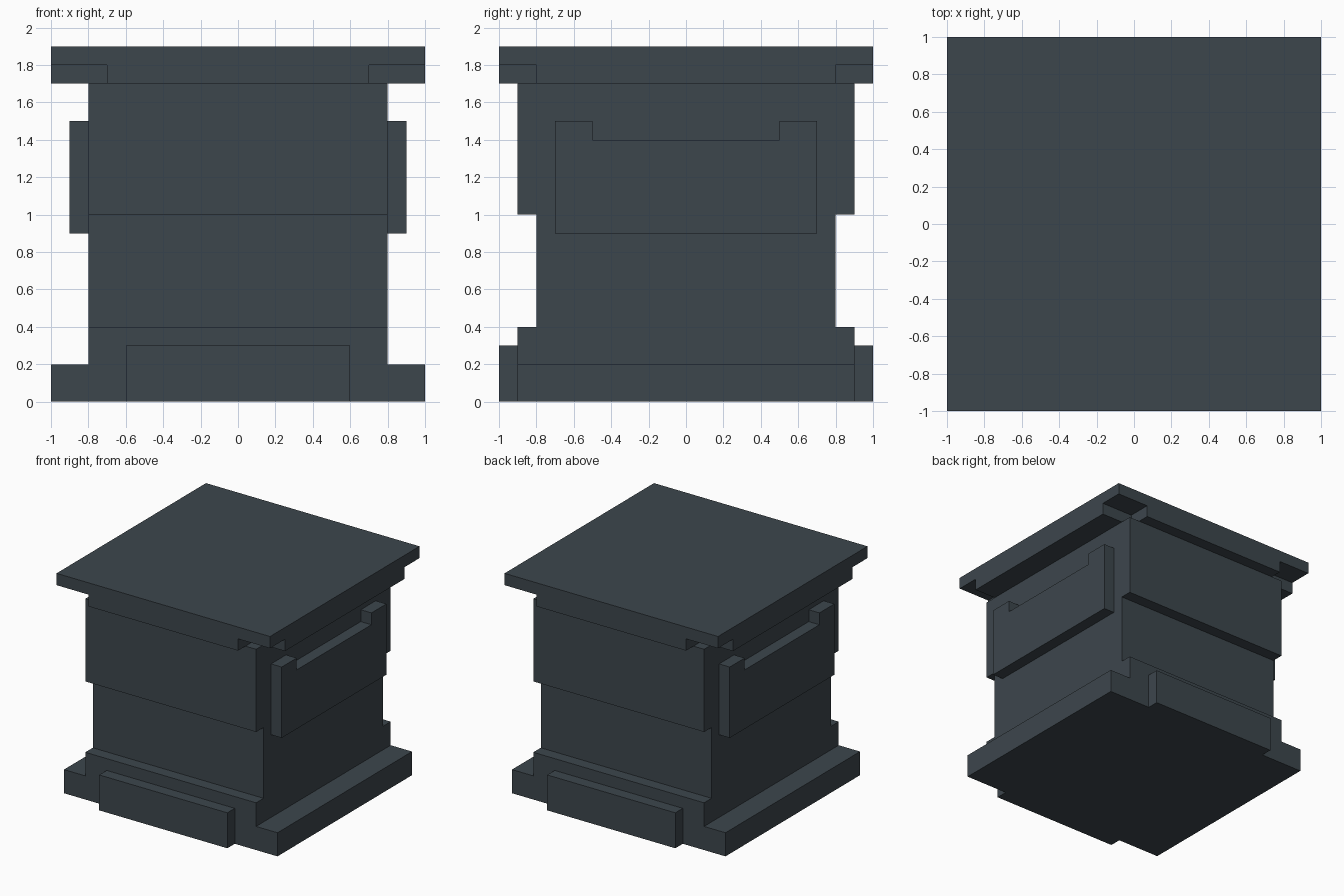
import bpy, bmesh
from mathutils import Vector

if "Cube" in bpy.data.objects:
    bpy.data.objects.remove(bpy.data.objects["Cube"])

slate = bpy.data.materials.new("dark_slate")
slate.diffuse_color = (0.046, 0.061, 0.073, 1)
slate.use_nodes = True
slate.node_tree.nodes["Principled BSDF"].inputs["Base Color"].default_value = slate.diffuse_color


def prism(name, outline, axis, lo, hi):
    """Extrude a 2D outline along an axis: x uses (y, z), y uses (x, z), z uses (x, y)."""
    place = {"x": lambda a, b: (lo, a, b),
             "y": lambda a, b: (a, lo, b),
             "z": lambda a, b: (a, b, lo)}[axis]
    direction = Vector([float(axis == k) for k in "xyz"]) * (hi - lo)
    bm = bmesh.new()
    face = bm.faces.new([bm.verts.new(place(a, b)) for a, b in outline])
    new = bmesh.ops.extrude_face_region(bm, geom=[face])["geom"]
    bmesh.ops.translate(bm, vec=direction,
                        verts=[g for g in new if isinstance(g, bmesh.types.BMVert)])
    bmesh.ops.recalc_face_normals(bm, faces=bm.faces)
    mesh = bpy.data.meshes.new(name)
    bm.to_mesh(mesh)
    bm.free()
    mesh.materials.append(slate)
    obj = bpy.data.objects.new(name, mesh)
    bpy.context.collection.objects.link(obj)
    return obj


def rect(a0, a1, b0, b1):
    return [(a0, b0), (a1, b0), (a1, b1), (a0, b1)]


def mirrored(half):
    """Close a right-hand half outline with its mirror image."""
    return half + [(-a, b) for a, b in reversed(half)]


# Main body: stepped side profile with a recessed waist
prism("body", mirrored([(0.9, 0), (0.9, 0.4), (0.8, 0.4), (0.8, 1.0),
                        (0.9, 1.0), (0.9, 1.7)]), "x", -0.8, 0.8)

# Lid with a cross-shaped rim below, leaving the corners notched
prism("lid", rect(-1, 1, -1, 1), "z", 1.8, 1.9)
prism("lid_rim", mirrored([(0.7, -1), (0.7, -0.8), (1, -0.8),
                           (1, 0.8), (0.7, 0.8), (0.7, 1)]), "z", 1.7, 1.8)

# Notched side handles and side feet
for side, s in (("left", -1), ("right", 1)):
    prism(side + "_handle", mirrored([(0.7, 0.9), (0.7, 1.5), (0.5, 1.5), (0.5, 1.4)]),
          "x", 0.8 * s, 0.9 * s)
    prism(side + "_foot", rect(-0.9, 0.9, 0, 0.2), "x", 0.8 * s, 1.0 * s)

# Plinth plates on front and back
for side, s in (("front", -1), ("back", 1)):
    prism(side + "_plate", rect(-0.6, 0.6, 0, 0.3), "y", 0.9 * s, 1.0 * s)
